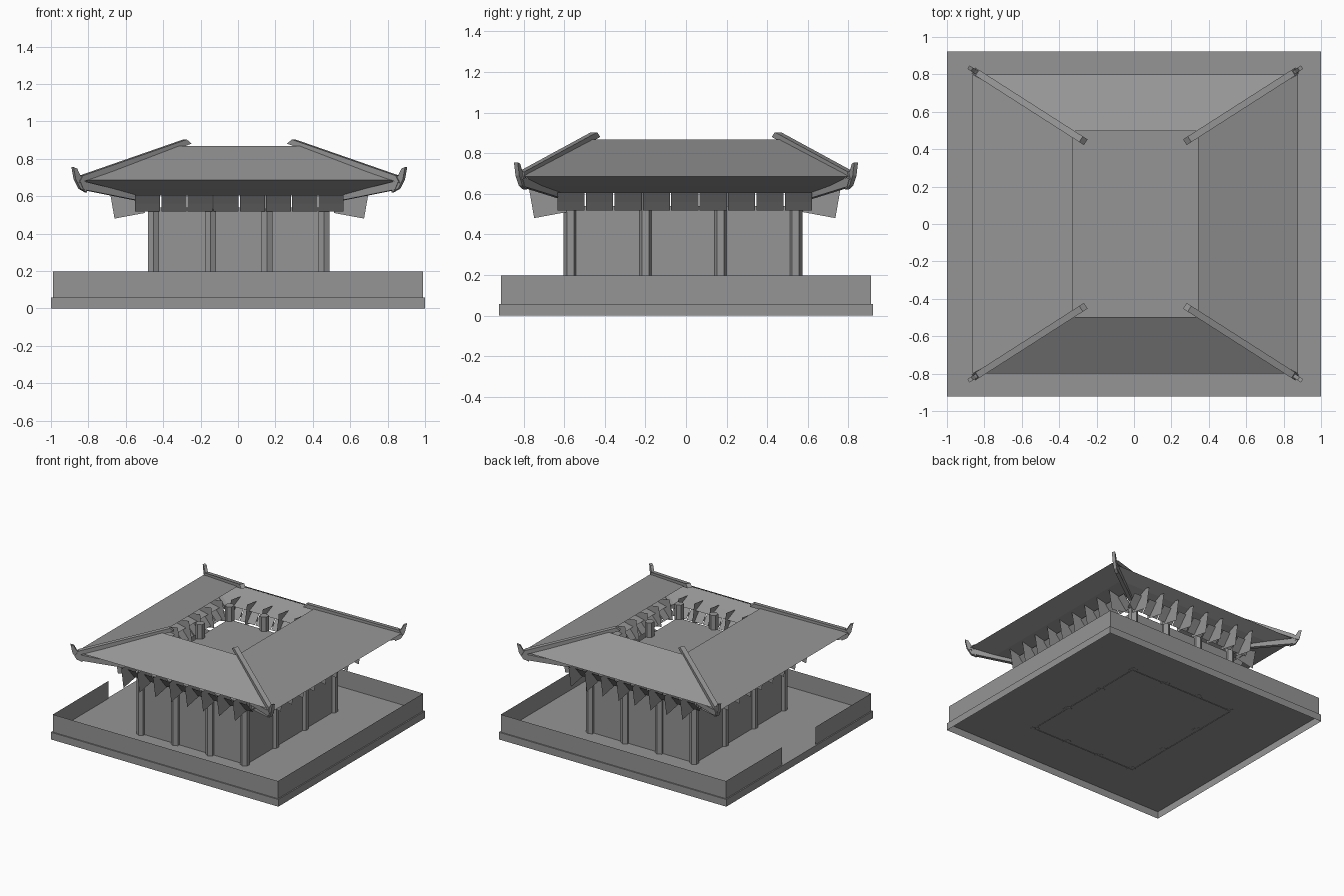
import bpy, bmesh
from mathutils import Vector, Matrix

cube = bpy.data.objects.get("Cube")
if cube:
    bpy.data.objects.remove(cube)

stone = bpy.data.materials.new("grey_stone")
stone.use_nodes = True
GREY = (0.3, 0.3, 0.3, 1)
stone.diffuse_color = GREY
stone.node_tree.nodes["Principled BSDF"].inputs["Base Color"].default_value = GREY

CORNERS = ((-1, -1), (1, -1), (1, 1), (-1, 1))
ROOF_X = 0.007


def finish(name, bm):
    mesh = bpy.data.meshes.new(name)
    bm.to_mesh(mesh)
    bm.free()
    mesh.materials.append(stone)
    obj = bpy.data.objects.new(name, mesh)
    bpy.context.collection.objects.link(obj)
    return obj


def polygon(bm, points):
    return bm.faces.new([bm.verts.new(p) for p in points])


def rings(name, sections, centre=0, cap=False):
    """Join rectangular rings, each given as half width, half depth, height."""
    bm = bmesh.new()
    loops = [[bm.verts.new((centre + sx * w, sy * d, z)) for sx, sy in CORNERS]
             for w, d, z in sections]
    for a, b in zip(loops, loops[1:]):
        for i in range(4):
            j = (i + 1) % 4
            bm.faces.new((a[i], a[j], b[j], b[i]))
    if cap:
        bm.faces.new(loops[-1])
    return finish(name, bm)


def slab(bm, outline, across):
    """Thicken a flat outline evenly to both sides."""
    sides = [[p + across * s for p in outline] for s in (-1, 1)]
    polygon(bm, sides[0][::-1])
    polygon(bm, sides[1])
    n = len(outline)
    for i in range(n):
        j = (i + 1) % n
        polygon(bm, (sides[0][i], sides[0][j], sides[1][j], sides[1][i]))


# Base: a floor with a skirt, open underneath
FLOOR = 0.057
rings("base_slab", [(1, 0.922, 0), (1, 0.922, FLOOR)], cap=True)

# Thin courtyard wall with an entrance on the -x side
W, D, GATE, TOP = 0.99, 0.912, 0.21, 0.197
path = [(-W, -GATE), (-W, -D), (W, -D), (W, D), (-W, D), (-W, GATE)]
bm = bmesh.new()
for (x0, y0), (x1, y1) in zip(path, path[1:]):
    polygon(bm, [(x0, y0, FLOOR), (x1, y1, FLOOR), (x1, y1, TOP), (x0, y0, TOP)])
finish("courtyard_wall", bm)

# Hall body
hall = rings("hall_body", [(0.465, 0.555, 0.053), (0.465, 0.555, 0.54)], 0.004, cap=True)
hall.location.y = -0.013

# Columns around the hall
bm = bmesh.new()
for i in range(4):
    for j in range(4):
        if i in (0, 3) or j in (0, 3):
            spot = Vector((-0.452 + 0.304 * i, -0.57 + 0.37 * j, 0.355))
            bmesh.ops.create_cone(bm, cap_ends=True, segments=6, radius1=0.034,
                                  radius2=0.034, depth=0.6,
                                  matrix=Matrix.Translation(spot))
finish("columns", bm)

# Roof slopes with an open centre, and the soffit under the eaves
EAVE = (0.871, 0.8, 0.686)
rings("roof_slopes", [EAVE, (0.335, 0.497, 0.867)], ROOF_X)
rings("soffit", [(0.558, 0.63, 0.603), (0.71, 0.71, 0.638), EAVE], ROOF_X)

# Bracket rows: sloping strips with a tilted plate in the middle of each
STEP = 0.14
STRIP = [(-0.025, 0.518), (0.01, 0.56), (0.05, 0.605)]
PLATE = [(-0.055, 0.51), (0.107, 0.48), (0.135, 0.64), (-0.027, 0.665)]
strips, plates = bmesh.new(), bmesh.new()
for normal, reach, count in (((0, -1), 0.635, 8), ((0, 1), 0.635, 8),
                             ((1, 0), 0.56, 9), ((-1, 0), 0.56, 9)):
    out = Vector((*normal, 0))
    along = Vector((-normal[1], normal[0], 0))

    def place(t, offset, z):
        return out * (reach + offset) + along * t + Vector((ROOF_X, -0.006, z))

    for k in range(count):
        mid = (k - (count - 1) / 2) * STEP
        a, b = mid - 0.067, mid + 0.067
        for (o0, z0), (o1, z1) in zip(STRIP, STRIP[1:]):
            polygon(strips, [place(a, o0, z0), place(b, o0, z0),
                             place(b, o1, z1), place(a, o1, z1)])
        polygon(plates, [place(mid, o, z) for o, z in PLATE])
finish("bracket_strips", strips)
finish("bracket_plates", plates)

# Corner pieces: hip ridge, hip rafter and upturned horn
RIDGE = [(0.265, 0.88), (0.29, 0.903), (0.845, 0.71), (0.865, 0.67)]
RAFTER = [(0.54, 0.575), (0.54, 0.605), (0.86, 0.685), (0.84, 0.635)]
HORN = [(0.82, 0.62), (0.855, 0.64), (0.88, 0.69), (0.892, 0.755),
        (0.873, 0.748), (0.855, 0.71), (0.83, 0.69)]
for name, outline, half in (("hip_ridges", RIDGE, 0.018),
                            ("hip_rafters", RAFTER, 0.014),
                            ("eave_horns", HORN, 0.011)):
    bm = bmesh.new()
    for sx, sy in CORNERS:
        points = [Vector((ROOF_X + sx * r, sy * (0.818 + (r - 0.86) * 0.64), z))
                  for r, z in outline]
        across = Vector((-sy * 0.64, sx, 0)).normalized() * half
        slab(bm, points, across)
    bmesh.ops.remove_doubles(bm, verts=bm.verts, dist=0.0001)
    bmesh.ops.recalc_face_normals(bm, faces=bm.faces)
    finish(name, bm)
